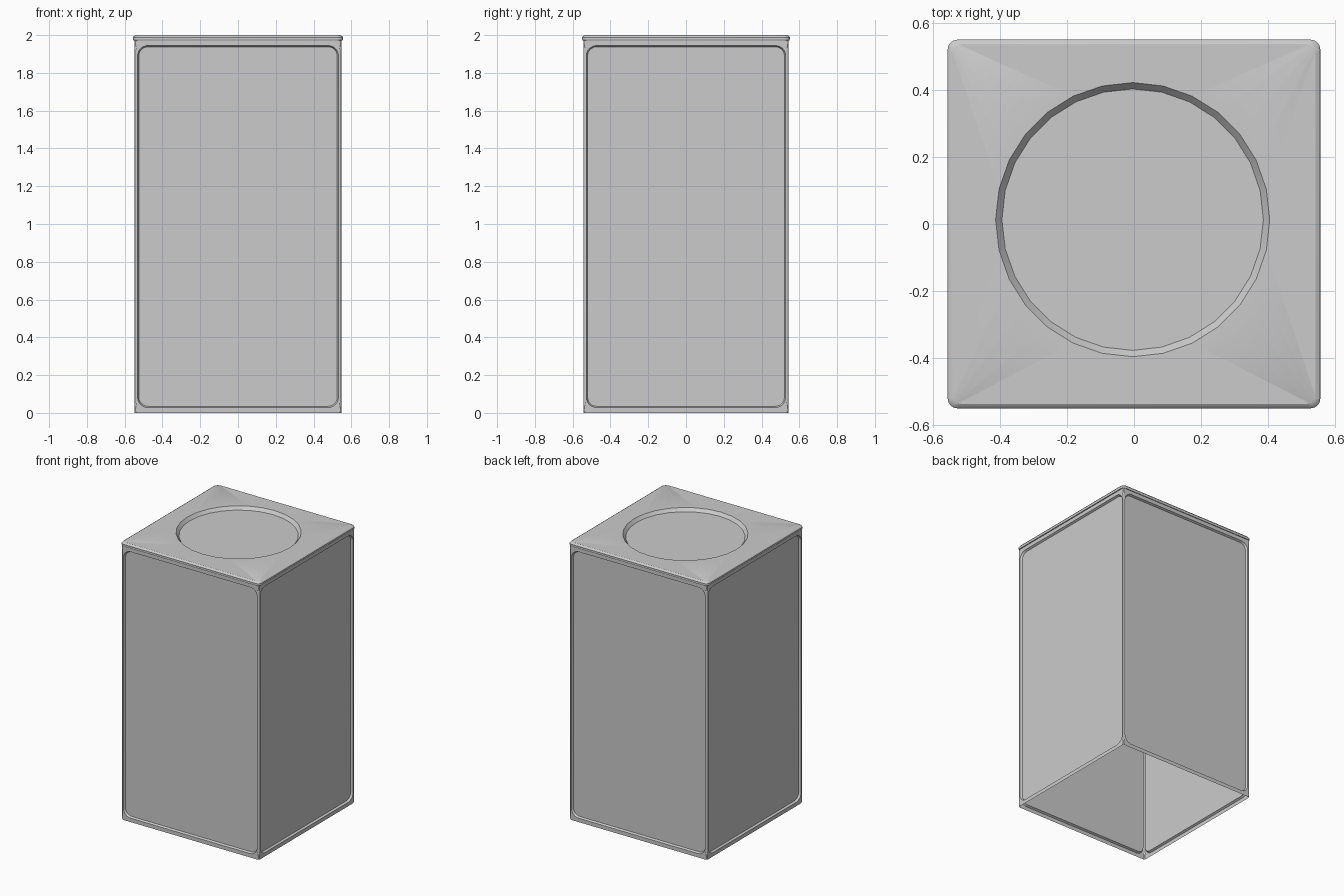
import bpy, bmesh, math

cube = bpy.data.objects.get("Cube")
if cube:
    bpy.data.objects.remove(cube)

metal = bpy.data.materials.new("light grey metal")
metal.use_nodes = True
GREY = (0.6, 0.6, 0.6, 1)
metal.diffuse_color = GREY
metal.node_tree.nodes["Principled BSDF"].inputs["Base Color"].default_value = GREY

HX, HY = 0.547, 0.543      # body half sizes
BODY_TOP = 1.975
CORNER = 7                 # points per rounded corner


def rounded_rect(x0, x1, y0, y1, r):
    """Counter-clockwise outline, CORNER points in each corner."""
    pts = []
    centres = [(x1 - r, y1 - r), (x0 + r, y1 - r), (x0 + r, y0 + r), (x1 - r, y0 + r)]
    for q, (cx, cy) in enumerate(centres):
        for i in range(CORNER):
            a = math.pi / 2 * (q + i / (CORNER - 1))
            pts.append((cx + r * math.cos(a), cy + r * math.sin(a)))
    return pts


def skin(bm, rings, cap=True):
    """Join successive point rings with faces and close the last one."""
    loops = [[bm.verts.new(p) for p in ring] for ring in rings]
    for a, b in zip(loops, loops[1:]):
        n = len(a)
        for i in range(n):
            j = (i + 1) % n
            bm.faces.new((a[i], a[j], b[j], b[i]))
    if cap:
        bm.faces.new(loops[-1])


def finish(bm, name, angle):
    mesh = bpy.data.meshes.new(name)
    bm.to_mesh(mesh)
    bm.free()
    mesh.materials.append(metal)
    obj = bpy.data.objects.new(name, mesh)
    bpy.context.collection.objects.link(obj)
    bpy.ops.object.select_all(action="DESELECT")
    bpy.context.view_layer.objects.active = obj
    obj.select_set(True)
    bpy.ops.object.shade_smooth_by_angle(angle=math.radians(angle))
    return obj


# Body: four walls with pressed-in panels, open at the bottom
bm = bmesh.new()
for side in range(4):
    half, dist = (HX, HY) if side % 2 == 0 else (HY, HX)
    c, s = round(math.cos(side * math.pi / 2)), round(math.sin(side * math.pi / 2))

    def wall_ring(inset, low, high, r, depth):
        flat = rounded_rect(inset - half, half - inset, low, high, r)
        y = depth - dist
        return [(x * c - y * s, x * s + y * c, z) for x, z in flat]

    skin(bm, [
        wall_ring(0, 0, BODY_TOP, 0, 0),
        wall_ring(0.015, 0.028, 1.945, 0.055, 0),
        wall_ring(0.022, 0.035, 1.938, 0.048, 0.014),
    ])
bmesh.ops.remove_doubles(bm, verts=bm.verts, dist=0.0005)
corners = [e for e in bm.edges
           if all(abs(abs(v.co.x) - HX) < 0.001 and abs(abs(v.co.y) - HY) < 0.001
                  for v in e.verts)]
bmesh.ops.bevel(bm, geom=corners, offset=0.01, segments=3, profile=0.5, affect="EDGES")
finish(bm, "body", 25)

# Lid: overhanging lip, bevelled rim and a round dish pressed into the top
bm = bmesh.new()


def lid_ring(hx, hy, r, z):
    return [(x, y, z) for x, y in rounded_rect(-hx, hx, -hy, hy, r)]


def dish_ring(radius, z):
    n = 4 * CORNER
    return [(-0.004 + radius * math.cos(math.tau * i / n),
             0.013 + radius * math.sin(math.tau * i / n), z) for i in range(n)]


skin(bm, [
    lid_ring(0.54, 0.536, 0.015, 1.972),
    lid_ring(0.553, 0.547, 0.028, 1.972),
    lid_ring(0.556, 0.55, 0.03, 1.977),
    lid_ring(0.556, 0.55, 0.03, 1.988),
    lid_ring(0.552, 0.546, 0.03, 1.994),
    lid_ring(0.541, 0.537, 0.03, 2.0),
    dish_ring(0.409, 2.0),
    dish_ring(0.39, 1.978),
])
finish(bm, "lid", 25)
